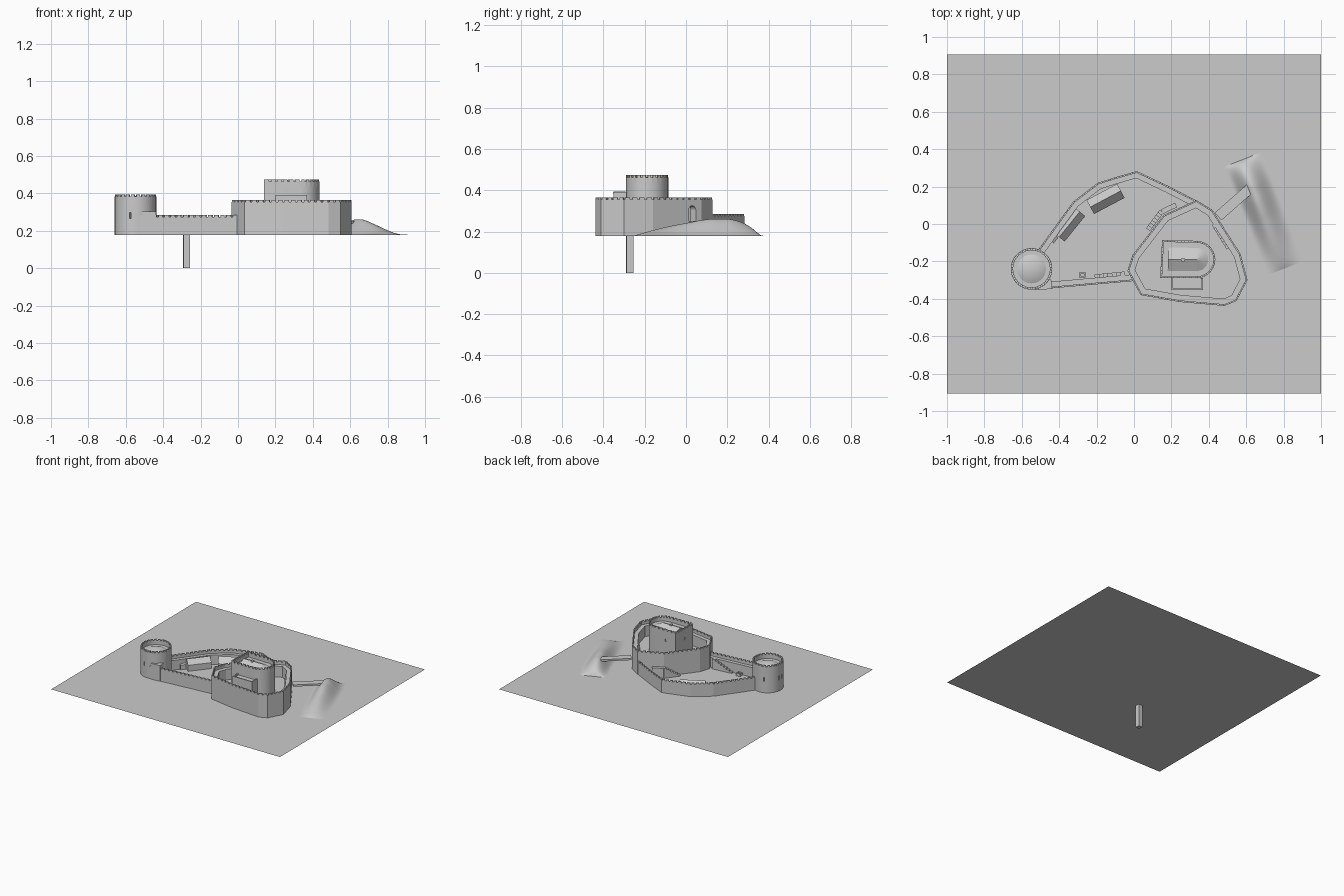
import bpy, bmesh, math
from mathutils import Vector

if "Cube" in bpy.data.objects:
    bpy.data.objects.remove(bpy.data.objects["Cube"])

G = 0.178  # ground level


def finish(name, bm, smooth=False):
    bmesh.ops.recalc_face_normals(bm, faces=bm.faces)
    me = bpy.data.meshes.new(name)
    bm.to_mesh(me)
    bm.free()
    ob = bpy.data.objects.new(name, me)
    bpy.context.collection.objects.link(ob)
    if smooth:
        bpy.ops.object.select_all(action='DESELECT')
        ob.select_set(True)
        bpy.context.view_layer.objects.active = ob
        bpy.ops.object.shade_smooth_by_angle(angle=math.radians(35))
    return ob


def offset(pts, d, closed):
    """Mitred offset of a path to its left."""
    out, n = [], len(pts)
    for i in range(n):
        p = Vector(pts[i])
        a = p - Vector(pts[i - 1]) if closed or i else None
        b = Vector(pts[(i + 1) % n]) - p if closed or i < n - 1 else None
        a, b = (a or b).normalized(), (b or a).normalized()
        na, nb = Vector((-a.y, a.x)), Vector((-b.y, b.x))
        m = (na + nb).normalized()
        out.append(p + m * d / max(0.4, m.dot(na)))
    return out


def strip(bm, pts, d0, d1, z0, z1, closed=False):
    """Wall of rectangular section following a path."""
    A, B = offset(pts, d0, closed), offset(pts, d1, closed)
    rows = [[bm.verts.new((q.x, q.y, z)) for q, z in ((a, z0), (b, z0), (b, z1), (a, z1))]
            for a, b in zip(A, B)]
    n = len(rows)
    for i in range(n if closed else n - 1):
        r, s = rows[i], rows[(i + 1) % n]
        for k in range(4):
            bm.faces.new((r[k], s[k], s[(k + 1) % 4], r[(k + 1) % 4]))
    if not closed:
        bm.faces.new(rows[0])
        bm.faces.new(rows[-1])


def merlons(bm, pts, thick, z0, z1, closed=False, pitch=0.034, gap=0.011):
    n = len(pts)
    for i in range(n if closed else n - 1):
        a, b = Vector(pts[i]), Vector(pts[(i + 1) % n])
        L = (b - a).length
        k = max(1, round(L / pitch))
        g = gap / L / 2
        for j in range(k):
            strip(bm, [a.lerp(b, j / k + g), a.lerp(b, (j + 1) / k - g)], 0, thick, z0, z1)


def curtain(name, pts, thick, top, closed=False):
    """Wall with a walkway, then a thin crenellated parapet."""
    bm = bmesh.new()
    strip(bm, pts, 0, thick, G, top - 0.03, closed)
    wall = finish(name, bm)
    bm = bmesh.new()
    strip(bm, pts, 0, 0.009, top - 0.03, top - 0.01, closed)
    merlons(bm, pts, 0.009, top - 0.01, top, closed)
    return wall, finish(name + "_parapet", bm)


def prism(name, pts, z0, z1, smooth=False):
    bm = bmesh.new()
    lo = [bm.verts.new((p[0], p[1], z0)) for p in pts]
    hi = [bm.verts.new((p[0], p[1], z1)) for p in pts]
    bm.faces.new(lo)
    bm.faces.new(hi)
    for i in range(len(pts)):
        j = (i + 1) % len(pts)
        bm.faces.new((lo[i], lo[j], hi[j], hi[i]))
    return finish(name, bm, smooth)


def box(name, c, size, z0, z1, angle=0):
    ca, sa = math.cos(angle), math.sin(angle)
    pts = [(c[0] + u * size[0] / 2 * ca - v * size[1] / 2 * sa,
            c[1] + u * size[0] / 2 * sa + v * size[1] / 2 * ca)
           for u, v in ((-1, -1), (1, -1), (1, 1), (-1, 1))]
    return prism(name, pts, z0, z1)


def hull(name, pts, smooth=False):
    bm = bmesh.new()
    for p in pts:
        bm.verts.new(p)
    bmesh.ops.convex_hull(bm, input=bm.verts)
    return finish(name, bm, smooth)


def circle(c, r, n, a0=0.0, a1=2 * math.pi):
    return [(c[0] + r * math.cos(a0 + (a1 - a0) * i / n),
             c[1] + r * math.sin(a0 + (a1 - a0) * i / n)) for i in range(n)]


def house(name, c, L, W, eave, ridge, angle):
    ca, sa = math.cos(angle), math.sin(angle)
    loc = [(u * L / 2, v * W / 2, z) for u in (-1, 1) for v in (-1, 1) for z in (G, eave)]
    loc += [(u * L / 2, 0, ridge) for u in (-1, 1)]
    return hull(name, [(c[0] + x * ca - y * sa, c[1] + x * sa + y * ca, z) for x, y, z in loc])


def stairs(name, a, b, width, z0, z1, n=7):
    bm = bmesh.new()
    a, b = Vector(a), Vector(b)
    for i in range(n):
        strip(bm, [a.lerp(b, i / n), a.lerp(b, (i + 1) / n)], -width / 2, width / 2,
              z0, z0 + (z1 - z0) * (i + 1) / n)
    return finish(name, bm)


def cut(target, cutter):
    m = target.modifiers.new("cut", 'BOOLEAN')
    m.object = cutter
    m.operation = 'DIFFERENCE'
    m.solver = 'EXACT'
    cutter.hide_render = True
    cutter.hide_viewport = True


# ground sheet
bm = bmesh.new()
bm.faces.new([bm.verts.new(p) for p in
              ((-1, -.905, G), (1, -.905, G), (1, .905, G), (-1, .905, G))])
finish("ground_sheet", bm)

# well shaft and rim
box("well_shaft", (-.275, -.272), (.034, .034), 0, G, .05)
bm = bmesh.new()
strip(bm, [(-.291, -.288), (-.259, -.286), (-.259, -.256), (-.291, -.258)], 0, .007, G, G + .022, True)
finish("well_rim", bm)

# outer bailey walls
curtain("bailey_south_wall", [(-.53, -.352), (.0, -.305)], .036, .285)
curtain("bailey_north_wall", [(.335, .125), (.18, .205), (.015, .283), (-.10, .25), (-.195, .22),
                              (-.325, .12), (-.42, -.01), (-.51, -.135)], .036, .285)
box("wall_end_block", (-.478, -.325), (.075, .05), G, .302, .09)

# inner ward
ward = [(-.035, -.25), (.035, -.38), (.243, -.417), (.484, -.438), (.548, -.412), (.607, -.30),
        (.57, -.16), (.42, .075), (.334, .128), (.158, .048), (-.008, -.166)]
ward_wall, _ = curtain("ward_wall", ward, .038, .365, True)
prism("ward_floor", offset(ward, .03, True), G, .25)

# arched gate through the ward wall
d = Vector((.18, .155)).normalized()
s = Vector((-d.y, d.x))
gc = Vector((.462, .042))
prof = [(-.02, .251), (.02, .251)] + [(.02 * math.cos(t * math.pi / 8), .305 + .02 * math.sin(t * math.pi / 8))
                                      for t in range(9)]
cut(ward_wall, hull("gate_cutter", [((gc + s * u + d * w).x, (gc + s * u + d * w).y, z)
                                    for u, z in prof for w in (-.08, .08)]))

# bridge from gate to bank
bm = bmesh.new()
strip(bm, [(.45, .04), (.62, .19)], -.027, .027, .238, .252)
finish("bridge_deck", bm)

# earth bank
axis = [Vector(p) for p in ((.57, .34), (.63, .2), (.70, .02), (.80, -.24))]
bm = bmesh.new()
rows = []
NU, NV = 28, 44
for j in range(NV + 1):
    t = j / NV
    f = min(t * 3, 2.9999)
    k = int(f)
    p = axis[k].lerp(axis[k + 1], f - k)
    h = .082 * min(1, math.sin(math.pi * t ** .75) ** .8 * 1.02 if 0 < t < 1 else 0)
    row = []
    for i in range(NU + 1):
        u = 2 * i / NU - 1
        w = .12 if u > 0 else .10
        z = G + .001 + h * (.5 + .5 * math.cos(math.pi * u))
        row.append(bm.verts.new((p.x + u * w * .92, p.y + u * w * .36, z)))
    rows.append(row)
for r, q in zip(rows, rows[1:]):
    for i in range(NU):
        bm.faces.new((r[i], r[i + 1], q[i + 1], q[i]))
finish("earth_bank", bm, True)

# apsed keep with parapet, roof and chimney
keep = ([(.14, -.29)] + circle((.335, -.19), .1, 12, -math.pi / 2, math.pi / 2)
        + [(.335, -.09), (.15, -.086)])
keep_body = prism("keep_body", keep, G, .435, True)
bm = bmesh.new()
strip(bm, keep, 0, .01, .435, .463, True)
merlons(bm, keep, .01, .463, .475, True)
finish("keep_parapet", bm)
hull("keep_roof", [(p.x, p.y, .436) for p in offset(keep, .038, True)]
     + [(.183, -.19, .465), (.335, -.19, .465)])
box("keep_chimney", (.262, -.192), (.018, .018), .44, .472)
box("forebuilding", (.285, -.32), (.17, .065), G, .38)
bm = bmesh.new()
fb = [(.20, -.288), (.20, -.353), (.37, -.353), (.37, -.288)]
strip(bm, fb, 0, .009, .38, .392)
finish("forebuilding_parapet", bm)

# round tower
tc = (-.548, -.24)
tower = prism("tower_body", circle(tc, .111, 48), G, .352, True)
bm = bmesh.new()
strip(bm, circle(tc, .111, 48), 0, .012, .352, .384, True)
merlons(bm, circle(tc, .111, 24), .012, .383, .393, True)
finish("tower_parapet", bm)
hull("tower_roof", [(x, y, .352) for x, y in circle(tc, .077, 40)] + [(*tc, .388)], True)

# arrow slits
for i, a in enumerate((-105, -170, 110, 170)):
    r = math.radians(a)
    cut(tower, box("tower_slit_cutter_%d" % i, (tc[0] + .11 * math.cos(r), tc[1] + .11 * math.sin(r)),
                   (.04, .008), .265, .298, r))
for i, (x, y) in enumerate(((.144, -.19), (.24, -.088))):
    cut(keep_body, box("keep_slit_cutter_%d" % i, (x, y), (.012, .012), .38, .40))

# bailey buildings
house("hall", (-.152, .134), .185, .085, .225, .265, math.radians(28))
house("stable", (-.345, -.002), .175, .075, .225, .26, math.radians(51))
house("lean_to", (-.432, -.075), .04, .04, .215, .225, math.radians(51))

# stairs to the walkways
stairs("south_stairs", (-.21, -.281), (-.05, -.265), .022, G, .255)
stairs("ward_stairs", (.075, -.03), (.148, .068), .026, G, .255)
stairs("ward_landing", (.15, .066), (.225, .102), .026, G, .255, 1)
stairs("inner_stairs", (.505, -.13), (.425, .0), .022, .25, .335)
